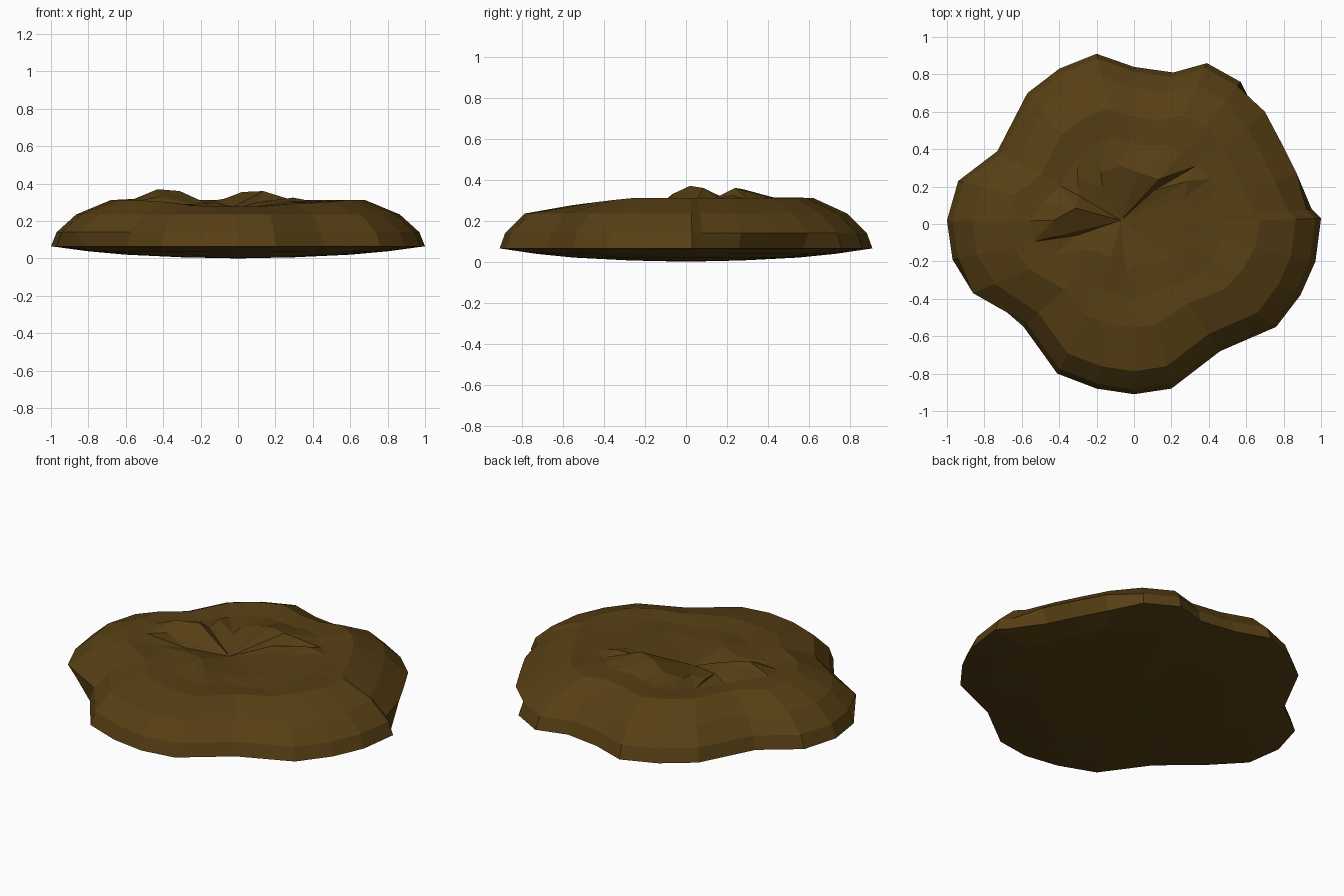
import bpy, bmesh, math

if "Cube" in bpy.data.objects:
    bpy.data.objects.remove(bpy.data.objects["Cube"])

# Outer rim seen from above, anticlockwise from the right
RIM = [(1, .03), (.95, .08), (.87, .27), (.79, .43), (.70, .60), (.57, .76), (.39, .86),
       (.21, .81), (0, .84), (-.2, .91), (-.4, .83), (-.57, .70), (-.73, .39), (-.94, .23),
       (-1, .02), (-.97, -.19), (-.86, -.37), (-.59, -.55), (-.41, -.80), (-.2, -.88),
       (0, -.91), (.2, -.88), (.46, -.68), (.76, -.55), (.89, -.38), (.97, -.2)]
UNDERCUT = {2, 3, 4, 16}    # rim points where the side overhangs the base
# Lumpy inner swirl: angle, radius, height
SWIRL = [(0, .34, .305), (20, .36, .31), (30, .42, .325), (42, .24, .30), (47, .30, .36),
         (70, .27, .355), (90, .29, .32), (112, .28, .30), (120, .20, .29), (135, .33, .32),
         (150, .26, .31), (165, .25, .36), (180, .36, .37), (194, .36, .33), (199, .25, .27),
         (220, .24, .29), (255, .20, .30), (275, .27, .28), (290, .26, .27), (325, .38, .29),
         (345, .36, .30), (360, .34, .305)]
CX, CY = -.07, .02


def swirl(angle):
    for (a, r, z), (b, r2, z2) in zip(SWIRL, SWIRL[1:]):
        if a <= angle <= b:
            t = (angle - a) / (b - a)
            return r + (r2 - r) * t, z + (z2 - z) * t


bm = bmesh.new()


def ring(points):
    return [bm.verts.new(p) for p in points]


def bridge(a, b):
    n = len(a)
    for i in range(n):
        j = (i + 1) % n
        bm.faces.new((a[i], a[j], b[j], b[i]))


def fan(loop, tip):
    v = bm.verts.new(tip)
    for i in range(len(loop)):
        bm.faces.new((loop[i], loop[(i + 1) % len(loop)], v))


def scaled(s, z, undercut_s=None):
    out = []
    for i, (x, y) in enumerate(RIM):
        k = undercut_s if undercut_s and i in UNDERCUT else s
        out.append((x * k, y * k, z))
    return out


def polar(angle):
    a = math.radians(angle)
    r, z = swirl(angle)
    return CX + r * math.cos(a), CY + r * math.sin(a), z


# Rounded side and shoulder
rim = ring(scaled(1, .065, .95))
side = ring(scaled(.97, .14, 1))
shoulder = ring(scaled(.865, .235))
# Upper ring sags towards the front, where the slope is longer
upper_pts, mid_pts = [], []
for x, y in RIM:
    front = max(0, -y - .4)
    s = .68 if y > 0 else .68 - .08 * -y
    upper = (x * s, y * s, .312 - .07 * front)
    upper_pts.append(upper)
    ix, iy, z = polar(math.degrees(math.atan2(y - CY, x - CX)) % 360)
    mid_pts.append((ix * .5 + upper[0] * .5, iy * .5 + upper[1] * .5,
                    .30 + (z - .31) * .3 - .04 * front))
upper, mid = ring(upper_pts), ring(mid_pts)
for a, b in ((rim, side), (side, shoulder), (shoulder, upper), (upper, mid)):
    bridge(a, b)

# Creased swirl: joined to the middle ring by walking both loops by angle
inner_angles = [a for a, r, z in SWIRL[:-1]]
inner = ring([polar(a) for a in inner_angles])
mid_angles = [math.degrees(math.atan2(y - CY, x - CX)) % 360 for x, y in RIM]
n, m = len(mid), len(inner)
ma = mid_angles + [mid_angles[0] + 360]
ia = inner_angles + [360]
i = j = 0
while i < n or j < m:
    if j == m or (i < n and ma[i + 1] <= ia[j + 1]):
        bm.faces.new((mid[i], mid[(i + 1) % n], inner[j % m]))
        i += 1
    else:
        bm.faces.new((mid[i % n], inner[(j + 1) % m], inner[j]))
        j += 1
fan(inner, (CX, CY, .25))

# Shallow bowl underneath
last = rim
for s, z in ((.8, .038), (.6, .02), (.3, .006)):
    nxt = ring(scaled(s, z))
    bridge(last, nxt)
    last = nxt
fan(last, (0, 0, 0))

bmesh.ops.recalc_face_normals(bm, faces=bm.faces)
mesh = bpy.data.meshes.new("mud_patty")
bm.to_mesh(mesh)
bm.free()
patty = bpy.data.objects.new("mud_patty", mesh)
bpy.context.collection.objects.link(patty)
mat = bpy.data.materials.new("brown_mud")
mat.diffuse_color = (.095, .05, .007, 1)
mat.use_nodes = True
mat.node_tree.nodes["Principled BSDF"].inputs["Base Color"].default_value = mat.diffuse_color
mesh.materials.append(mat)
